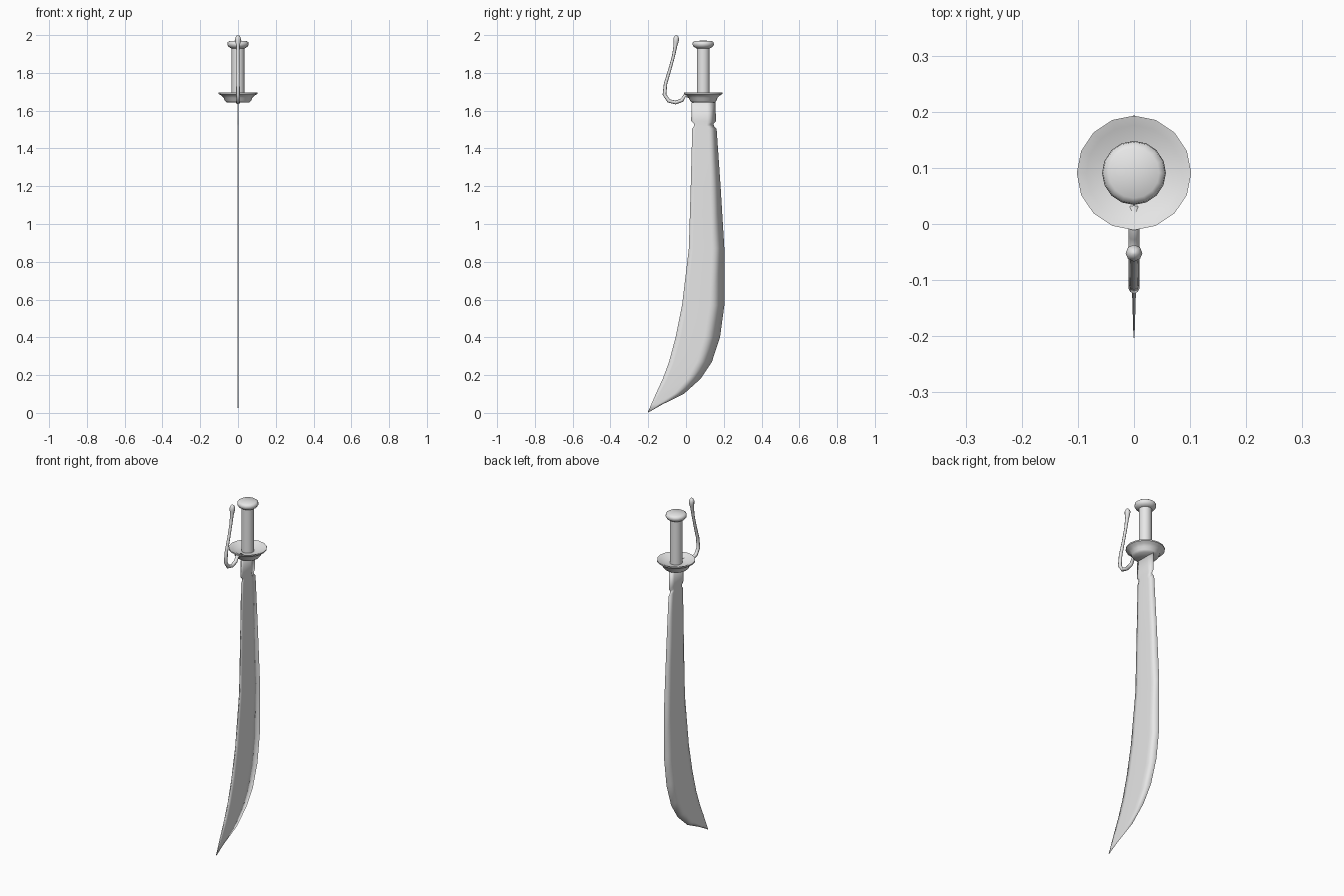
import bpy, bmesh, math

cube = bpy.data.objects.get("Cube")
if cube:
    bpy.data.objects.remove(cube)

steel = bpy.data.materials.new("grey_steel")
GREY = (0.8, 0.8, 0.8, 1)
steel.use_nodes = True
steel.diffuse_color = GREY
steel.node_tree.nodes["Principled BSDF"].inputs["Base Color"].default_value = GREY

AXIS_Y = 0.091  # centre line of the hilt


def finish(name, bm):
    bmesh.ops.recalc_face_normals(bm, faces=bm.faces)
    for f in bm.faces:
        f.smooth = True
    mesh = bpy.data.meshes.new(name)
    bm.to_mesh(mesh)
    bm.free()
    mesh.materials.append(steel)
    obj = bpy.data.objects.new(name, mesh)
    bpy.context.collection.objects.link(obj)
    return obj


def smooth_by_angle(obj, degrees):
    bpy.ops.object.select_all(action='DESELECT')
    obj.select_set(True)
    bpy.context.view_layer.objects.active = obj
    bpy.ops.object.shade_smooth_by_angle(angle=math.radians(degrees))


def lathe(name, profile, sides=16):
    """Spin an (r, z) profile around the hilt axis."""
    bm = bmesh.new()
    verts = [bm.verts.new((r, AXIS_Y, z)) for r, z in profile]
    edges = [bm.edges.new(pair) for pair in zip(verts, verts[1:])]
    bmesh.ops.spin(bm, geom=verts + edges, cent=(0, AXIS_Y, 0), axis=(0, 0, 1),
                   angle=math.tau, steps=sides, use_merge=True)
    bmesh.ops.remove_doubles(bm, verts=bm.verts, dist=0.0001)
    smooth_by_angle(finish(name, bm), 50)


# Hilt: grip, domed pommel and dished guard
lathe("grip", [(0, 1.66), (0.034, 1.66), (0.034, 1.945), (0, 1.945)])
lathe("pommel", [(0, 1.93), (0.036, 1.93), (0.05, 1.938), (0.057, 1.95),
                 (0.055, 1.962), (0.045, 1.969), (0, 1.971)])
lathe("guard", [(0, 1.643), (0.06, 1.643), (0.07, 1.653), (0.076, 1.668),
                (0.088, 1.68), (0.102, 1.688), (0.102, 1.695), (0.085, 1.69),
                (0.06, 1.678), (0, 1.675)])

# Blade: rows of (height, spine y, edge y), notched below the guard
rows = [(1.655, 0.031, 0.155), (1.545, 0.027, 0.159), (1.53, 0.042, 0.146),
        (1.518, 0.042, 0.148), (1.505, 0.033, 0.162), (1.2, 0.025, 0.183),
        (0.87, 0.015, 0.203), (0.57, -0.021, 0.203), (0.4, -0.055, 0.18),
        (0.27, -0.09, 0.137), (0.18, -0.123, 0.077), (0.1, -0.16, -0.012),
        (0.045, -0.184, -0.125), (0.002, -0.203, -0.2)]
section = [(-0.0035, 0), (-0.0038, 0.12), (-0.0035, 0.65), (0, 1),
           (0.0035, 0.65), (0.0038, 0.12), (0.0035, 0)]
bm = bmesh.new()
rings = []
for z, spine, edge in rows:
    taper = min(1, 0.25 + z * 4)
    rings.append([bm.verts.new((x * taper, spine + (edge - spine) * f, z))
                  for x, f in section])
n = len(section)
for a, b in zip(rings, rings[1:]):
    for i in range(n):
        j = (i + 1) % n
        bm.faces.new((a[i], a[j], b[j], b[i]))
bm.faces.new(rings[0])
bm.faces.new(rings[-1])
finish("blade", bm)

# Knuckle bow: tapering tube ending in a small bulb, as (y, z, radius)
path = [(0.03, 1.672, 0.010), (-0.005, 1.682, 0.010), (-0.022, 1.655, 0.010),
        (-0.055, 1.643, 0.010), (-0.092, 1.652, 0.010), (-0.114, 1.685, 0.010),
        (-0.108, 1.745, 0.009), (-0.085, 1.82, 0.008), (-0.066, 1.89, 0.008),
        (-0.056, 1.945, 0.010), (-0.053, 1.965, 0.014), (-0.052, 1.982, 0.015),
        (-0.052, 1.994, 0.010), (-0.052, 2.0, 0.003)]
bm = bmesh.new()
rings = []
SIDES = 8
for k, (y, z, r) in enumerate(path):
    before, after = path[max(k - 1, 0)], path[min(k + 1, len(path) - 1)]
    dy, dz = after[0] - before[0], after[1] - before[1]
    length = math.hypot(dy, dz)
    ring = []
    for i in range(SIDES):
        a = math.tau * i / SIDES
        side = r * math.sin(a)
        ring.append(bm.verts.new((r * math.cos(a), y - side * dz / length,
                                  z + side * dy / length)))
    rings.append(ring)
for a, b in zip(rings, rings[1:]):
    for i in range(SIDES):
        j = (i + 1) % SIDES
        bm.faces.new((a[i], a[j], b[j], b[i]))
bm.faces.new(rings[0])
bm.faces.new(rings[-1])
finish("knuckle_bow", bm)
